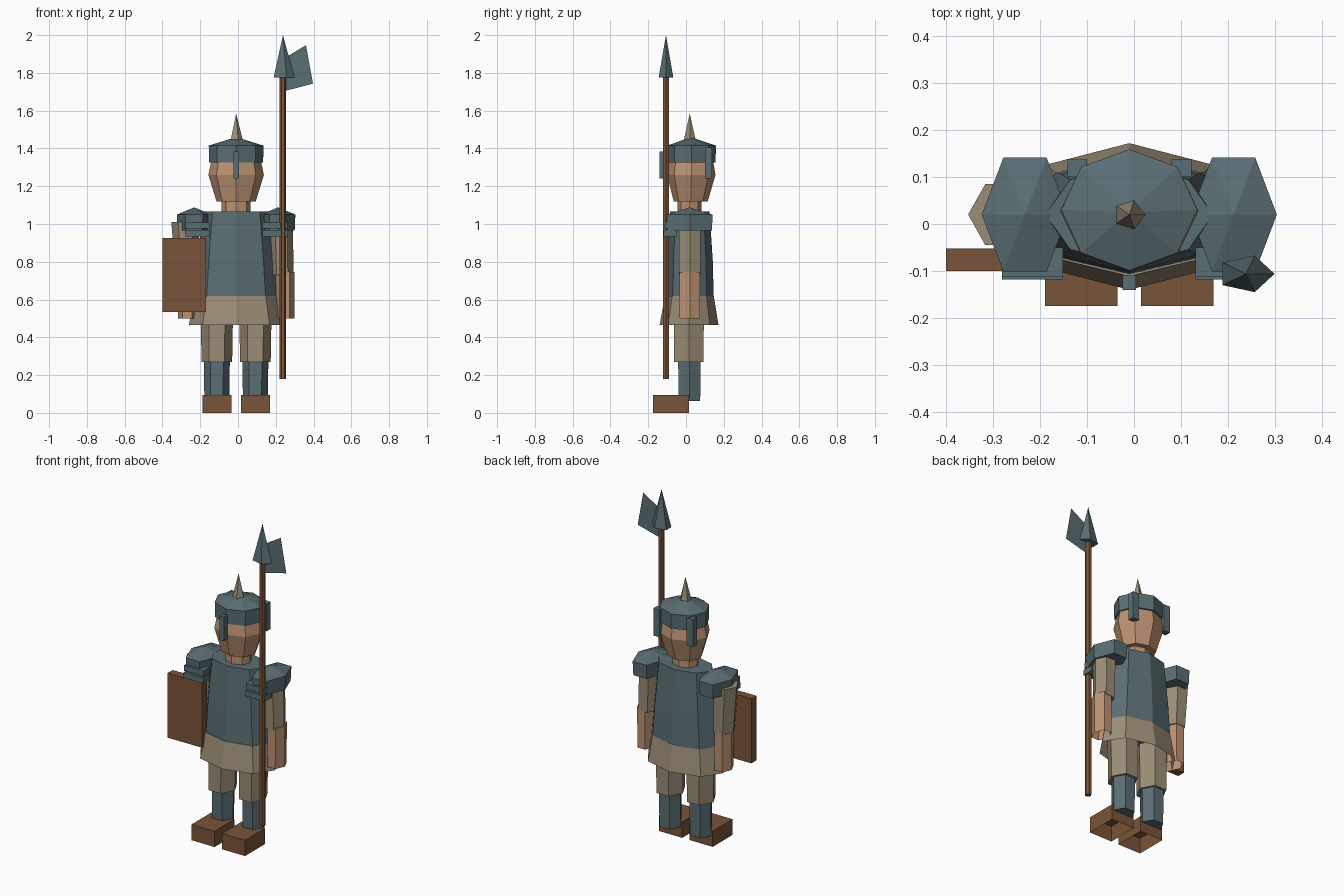
import bpy, bmesh, math

if "Cube" in bpy.data.objects:
    bpy.data.objects.remove(bpy.data.objects["Cube"])

def srgb(r, g, b):
    f = lambda c: (c / 255 / 12.92) if c < 10 else ((c / 255 + 0.055) / 1.055) ** 2.4
    return (f(r), f(g), f(b), 1)

def material(name, *rgb):
    m = bpy.data.materials.new(name)
    m.diffuse_color = srgb(*rgb)
    m.use_nodes = True
    m.node_tree.nodes["Principled BSDF"].inputs["Base Color"].default_value = m.diffuse_color
    return m

STEEL = material("blue grey steel", 90, 110, 116)
CLOTH = material("tan cloth", 155, 141, 118)
SKIN = material("skin", 188, 146, 115)
BROWN = material("brown leather", 122, 84, 56)
CX, CY = -0.01, 0.02   # body axis

def finish(name, bm, mat):
    bmesh.ops.recalc_face_normals(bm, faces=bm.faces)
    me = bpy.data.meshes.new(name)
    bm.to_mesh(me)
    bm.free()
    me.materials.append(mat)
    ob = bpy.data.objects.new(name, me)
    bpy.context.collection.objects.link(ob)
    return ob

def loft(name, mat, sides, rings, turn=0, bottom=True, top=True):
    """Stack of polygon rings (x, y, z, rx, ry); zero radius gives a point."""
    bm = bmesh.new()
    rows = []
    for x, y, z, rx, ry in rings:
        if rx == 0:
            rows.append([bm.verts.new((x, y, z))])
            continue
        rows.append([bm.verts.new((x + rx * math.cos(turn + k * math.tau / sides),
                                   y + ry * math.sin(turn + k * math.tau / sides), z))
                     for k in range(sides)])
    for a, b in zip(rows, rows[1:]):
        for k in range(sides):
            n = (k + 1) % sides
            if len(b) == 1:
                bm.faces.new((a[k], a[n], b[0]))
            else:
                bm.faces.new((a[k], a[n], b[n], b[k]))
    if bottom:
        bm.faces.new(rows[0][::-1])
    if top and len(rows[-1]) > 1:
        bm.faces.new(rows[-1])
    return finish(name, bm, mat)

def box(name, mat, x0, x1, y0, y1, z0, z1, open_bottom=False):
    bm = bmesh.new()
    bmesh.ops.create_cube(bm, size=1)
    for v in bm.verts:
        v.co = (x1 if v.co.x > 0 else x0, y1 if v.co.y > 0 else y0, z1 if v.co.z > 0 else z0)
    bm.normal_update()
    if open_bottom:
        bmesh.ops.delete(bm, geom=[f for f in bm.faces if f.normal.z < -0.5], context='FACES')
    return finish(name, bm, mat)

# torso, skirt, neck
loft("breastplate", STEEL, 8, [(CX, CY, 0.6, 0.222, 0.127), (CX, CY, 0.8, 0.205, 0.122),
                               (CX, CY, 1.065, 0.178, 0.105)])
loft("skirt", CLOTH, 8, [(CX, 0.016, 0.465, 0.25, 0.156), (CX, 0.018, 0.62, 0.222, 0.129)],
     bottom=False)
loft("neck", SKIN, 8, [(CX, 0.018, 1.04, 0.077, 0.064), (CX, 0.018, 1.14, 0.077, 0.064)])

# head and helmet
loft("head", SKIN, 8, [(CX, 0.025, 1.12, 0.104, 0.09), (CX, 0.028, 1.26, 0.147, 0.128),
                       (CX, 0.028, 1.34, 0.13, 0.115)])
loft("helmet", STEEL, 8, [(CX, 0.03, 1.325, 0.143, 0.126), (CX, 0.03, 1.415, 0.145, 0.129),
                          (CX, 0.025, 1.46, 0, 0)])
loft("helmet_spike", CLOTH, 5, [(CX, 0.02, 1.44, 0.036, 0.034), (CX, 0.02, 1.585, 0, 0)])
box("nose_guard", STEEL, -0.024, 0.004, -0.14, -0.108, 1.24, 1.385)
for side, s in (("left", -1), ("right", 1)):
    x = CX + s * 0.111
    box(side + "_ear_guard", STEEL, x - 0.021, x + 0.021, 0.1, 0.137, 1.24, 1.405)

    # shoulder pad with two small plates at the front
    x = CX + s * 0.222
    loft(side + "_shoulder_pad", STEEL, 6, [(x, CY, 0.965, 0.088, 0.135),
         (x, CY, 1.05, 0.092, 0.14), (x, CY, 1.088, 0, 0)])
    x = CX + s * 0.206
    for i, z in enumerate((0.935, 0.975)):
        box(side + "_shoulder_plate_" + str(i + 1), STEEL, x - 0.065, x + 0.065,
            -0.118 + i * 0.006, -0.05, z, z + 0.034)

    # leg
    x = CX + s * 0.102
    loft(side + "_thigh", CLOTH, 6, [(x, 0.015, 0.27, 0.081, 0.09), (x, 0.015, 0.55, 0.086, 0.092)])
    loft(side + "_shin", STEEL, 6, [(x, 0.018, 0.062, 0.066, 0.066), (x, 0.018, 0.3, 0.069, 0.069)])
    box(side + "_boot", BROWN, x - 0.077, x + 0.077, -0.174, 0.015, 0, 0.095, open_bottom=True)

    # forearm
    x = CX + s * 0.258
    loft(side + "_forearm", SKIN, 6, [(x, CY, 0.5, 0.05, 0.063), (x, CY, 0.745, 0.052, 0.063)],
         bottom=False)

# upper arms, the left one leaning out
loft("left_upper_arm", CLOTH, 6, [(-0.268, CY, 0.73, 0.062, 0.067), (-0.28, CY, 1.01, 0.073, 0.075)])
loft("right_upper_arm", CLOTH, 6, [(0.234, CY, 0.73, 0.06, 0.066), (0.228, CY, 1.0, 0.063, 0.067)])

# shield and halberd
box("shield", BROWN, -0.4, -0.17, -0.1, -0.052, 0.535, 0.925)
PX, PY = 0.238, -0.106
loft("pole", BROWN, 6, [(PX, PY, 0.18, 0.017, 0.018), (PX, PY, 1.79, 0.017, 0.018)])
loft("spear_tip", STEEL, 5, [(PX, PY, 1.775, 0.061, 0.041), (PX, PY, 2.0, 0, 0)])
bm = bmesh.new()
bm.faces.new([bm.verts.new((x, PY, z)) for x, z in
              ((0.24, 1.702), (0.397, 1.743), (0.36, 1.947), (0.24, 1.875))])
finish("axe_blade", bm, STEEL)
